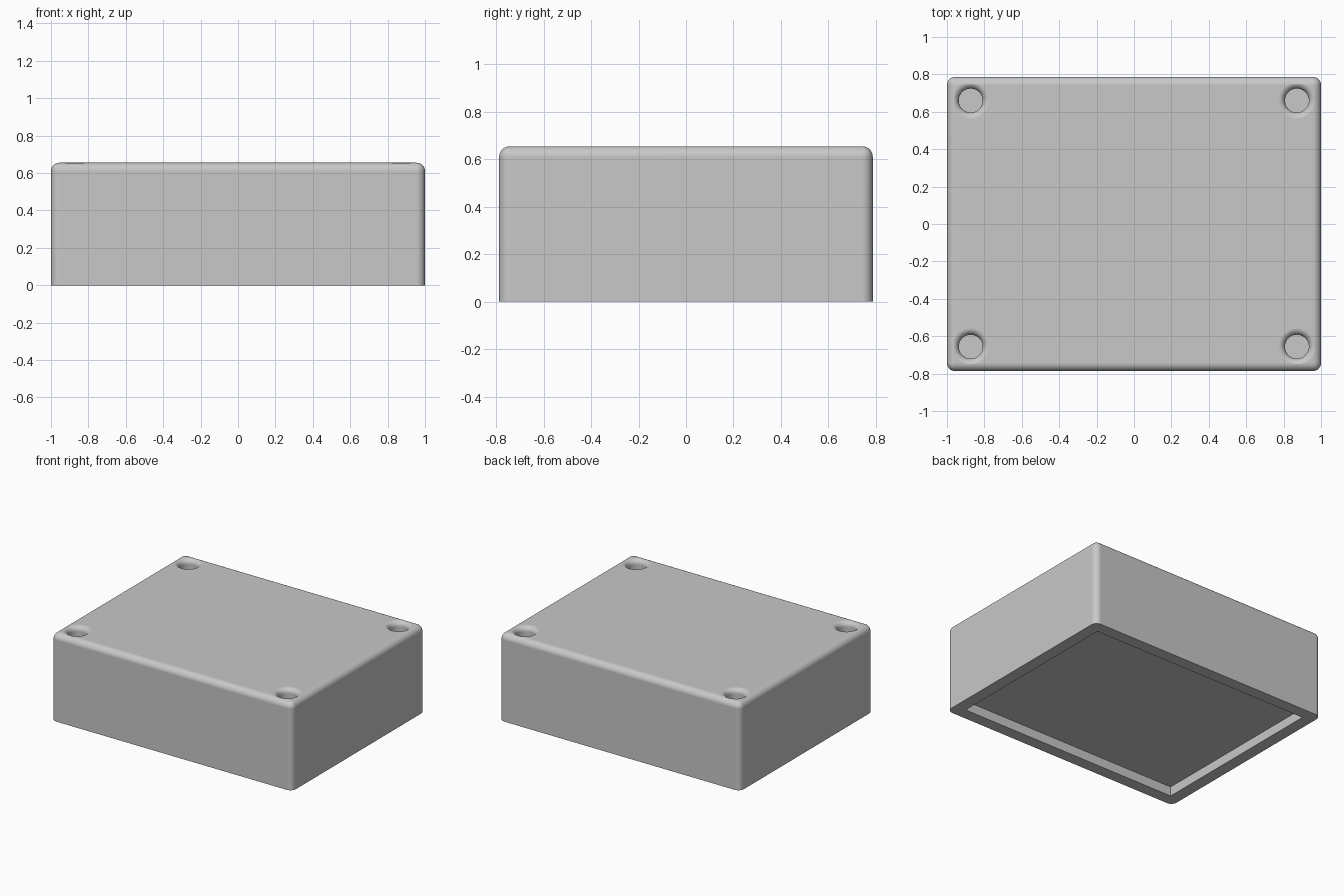
import bpy, bmesh, math

cube = bpy.data.objects.get("Cube")
if cube:
    bpy.data.objects.remove(cube, do_unlink=True)

W, D, H = 2.0, 1.574, 0.655      # outer size
EDGE = 0.045                     # rounding of the upright and top edges
RIM, RECESS = 0.09, 0.07         # underside rim width and recess depth
HOLE_R, LIP, HOLE_DEPTH = 0.064, 0.036, 0.25

grey = bpy.data.materials.new("light_grey")
grey.use_nodes = True
colour = (0.58, 0.58, 0.58, 1)
grey.diffuse_color = colour
grey.node_tree.nodes["Principled BSDF"].inputs["Base Color"].default_value = colour


def add_object(name, bm):
    bmesh.ops.recalc_face_normals(bm, faces=bm.faces)
    mesh = bpy.data.meshes.new(name)
    bm.to_mesh(mesh)
    bm.free()
    mesh.materials.append(grey)
    obj = bpy.data.objects.new(name, mesh)
    bpy.context.scene.collection.objects.link(obj)
    return obj


def block(name, sx, sy, z0, z1, rounding=0):
    bm = bmesh.new()
    bmesh.ops.create_cube(bm, size=1)
    for v in bm.verts:
        v.co = (v.co.x * sx, v.co.y * sy, z1 if v.co.z > 0 else z0)
    if rounding:
        edges = [e for e in bm.edges if any(v.co.z > z0 + 0.01 for v in e.verts)]
        bmesh.ops.bevel(bm, geom=edges, offset=rounding, offset_type='OFFSET',
                        segments=8, profile=0.5, affect='EDGES')
    return add_object(name, bm)


def screw_hole(name, x, y, sides=48):
    # Straight bore that flares into a rounded lip at the top
    profile = [(HOLE_R, H - HOLE_DEPTH)]
    for i in range(9):
        a = math.pi / 2 * i / 8
        profile.append((HOLE_R + LIP * (1 - math.cos(a)),
                        H - LIP + LIP * math.sin(a)))
    profile.append((HOLE_R + LIP, H + 0.05))
    bm = bmesh.new()
    rings = []
    for r, z in profile:
        rings.append([bm.verts.new((x + r * math.cos(math.tau * k / sides),
                                    y + r * math.sin(math.tau * k / sides), z))
                      for k in range(sides)])
    for low, high in zip(rings, rings[1:]):
        for k in range(sides):
            n = (k + 1) % sides
            bm.faces.new((low[k], low[n], high[n], high[k]))
    bm.faces.new(rings[0])
    bm.faces.new(rings[-1])
    return add_object(name, bm)


# Rounded enclosure, with a recess below and four screw holes above
box = block("enclosure", W, D, 0, H, EDGE)
cutters = [block("recess_cutter", W - 2 * RIM, D - 2 * RIM, -0.1, RECESS)]
for x, side in ((-0.873, "right"), (0.871, "left")):
    for y, end in ((-0.656, "front"), (0.66, "back")):
        cutters.append(screw_hole(f"{end}_{side}_hole_cutter", x, y))

for c in cutters:
    c.hide_render = True
    c.hide_viewport = True
    c.display_type = 'WIRE'
    cut = box.modifiers.new(c.name, 'BOOLEAN')
    cut.operation = 'DIFFERENCE'
    cut.solver = 'EXACT'
    cut.object = c

# Bake the cuts and remove the cutters
graph = bpy.context.evaluated_depsgraph_get()
baked = bpy.data.meshes.new_from_object(box.evaluated_get(graph))
box.modifiers.clear()
box.data = baked
for c in cutters:
    bpy.data.objects.remove(c, do_unlink=True)

# Smooth roundings, crisp flats
bpy.ops.object.select_all(action='DESELECT')
box.select_set(True)
bpy.context.view_layer.objects.active = box
bpy.ops.object.shade_smooth_by_angle(angle=math.radians(35))
weighted = box.modifiers.new("flat_faces", 'WEIGHTED_NORMAL')
weighted.keep_sharp = True
